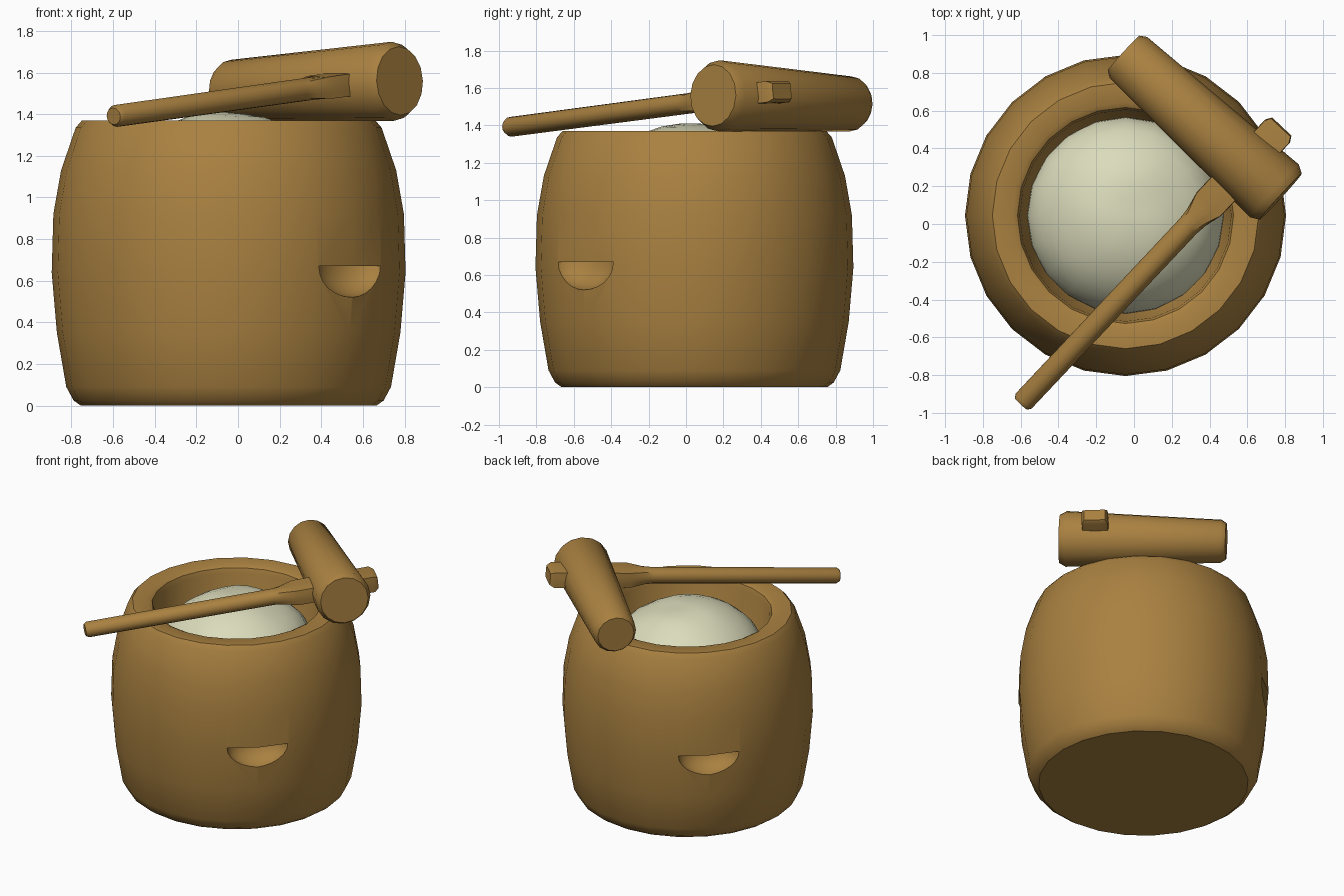
import bpy, bmesh
from math import sin, cos, tau, pi, radians
from mathutils import Vector, noise

cube = bpy.data.objects.get("Cube")
if cube:
    bpy.data.objects.remove(cube, do_unlink=True)


def material(name, color):
    mat = bpy.data.materials.new(name)
    mat.use_nodes = True
    mat.diffuse_color = (*color, 1)
    bsdf = mat.node_tree.nodes["Principled BSDF"]
    bsdf.inputs["Base Color"].default_value = (*color, 1)
    bsdf.inputs["Roughness"].default_value = 0.8
    return mat


wood = material("warm_wood", (0.40, 0.22, 0.052))
dough_white = material("creamy_white", (0.71, 0.71, 0.50))


def loft(name, start, end, rings, sides, mat):
    """Skin rings of (distance, half width, half height, squareness) along an axis."""
    start = Vector(start)
    axis = (Vector(end) - start).normalized()
    side = Vector((0, 0, 1)).cross(axis)
    side = side.normalized() if side.length > 0.01 else Vector((1, 0, 0))
    up = axis.cross(side)
    bm = bmesh.new()
    loops = []
    for dist, width, height, square in rings:
        loop = []
        for i in range(sides):
            c, s = cos(tau * i / sides), sin(tau * i / sides)
            k = 1 + square * (1 / max(abs(c), abs(s)) - 1)
            loop.append(bm.verts.new(start + axis * dist + side * c * k * width + up * s * k * height))
        loops.append(loop)
    for a, b in zip(loops, loops[1:]):
        for i in range(sides):
            j = (i + 1) % sides
            bm.faces.new((a[i], a[j], b[j], b[i]))
    bm.faces.new(loops[0])
    bm.faces.new(loops[-1])
    bmesh.ops.recalc_face_normals(bm, faces=bm.faces)
    mesh = bpy.data.meshes.new(name)
    bm.to_mesh(mesh)
    bm.free()
    mesh.materials.append(mat)
    obj = bpy.data.objects.new(name, mesh)
    bpy.context.collection.objects.link(obj)
    return obj


def activate(obj):
    bpy.ops.object.select_all(action='DESELECT')
    obj.select_set(True)
    bpy.context.view_layer.objects.active = obj


def smooth(obj, angle=35):
    activate(obj)
    bpy.ops.object.shade_smooth_by_angle(angle=radians(angle))


def round_rings(profile):
    return [(z, r, r, 0) for r, z in profile]


# Mortar tub: bulging wall, rounded rim and a hollow
CX, CY = -0.045, 0.045
tub_profile = [
    (0.69, 0), (0.71, 0), (0.745, 0.025), (0.78, 0.09), (0.825, 0.35), (0.85, 0.64),
    (0.842, 0.92), (0.805, 1.13), (0.735, 1.335), (0.705, 1.37), (0.60, 1.37),
    (0.572, 1.355), (0.56, 1.32), (0.54, 1.12), (0.48, 0.98)]
tub = loft("mortar_tub", (CX, CY, 0), (CX, CY, 1), round_rings(tub_profile), 24, wood)

# Hand holds: two opposite pockets with a flat top
for sign in (1, -1):
    out = Vector((sign, -sign, 0)).normalized()
    pos = Vector((CX, CY, 0.67)) + out * 0.85
    dome = [(0.15 * sin(pi / 2 * i / 6), cos(pi / 2 * i / 6)) for i in range(6)] + [(0.15, 0.05)]
    rings = [(d, 0.215 * r, 0.15 * r, 0) for d, r in dome]
    cutter = loft("hand_hold_cutter", (0, 0, 0), (0, 0, -1), rings, 20, wood)
    cutter.location = pos
    cutter.rotation_euler.z = radians(45)
    cutter.hide_render = True
    bpy.context.view_layer.update()
    activate(tub)
    cut = tub.modifiers.new("hand_hold", 'BOOLEAN')
    cut.operation = 'DIFFERENCE'
    cut.solver = 'EXACT'
    cut.object = cutter
    bpy.ops.object.modifier_apply(modifier=cut.name)
    bpy.data.objects.remove(cutter, do_unlink=True)
smooth(tub)

# Pounded dough: a slightly lumpy dome
angles = [pi / 2 * i / 9 for i in range(9)]
dome = [(0.525 * cos(a), 0.38 * sin(a)) for a in angles] + [(0.02, 0.38)]
dough = loft("dough", (CX, CY, 1.03), (CX, CY, 2), round_rings(dome), 20, dough_white)
for v in dough.data.vertices:
    if v.co.z > 1.15:
        v.co.z += 0.022 * noise.noise(v.co * 4)
smooth(dough, 60)

# Mallet head: a tapered log lying on the rim
head_small, head_big = Vector((-0.055, 0.905, 1.513)), Vector((0.777, 0.145, 1.56))
length = (head_big - head_small).length
head_profile = [(0.11, 0), (0.125, 0), (0.147, 0.035), (0.19, length - 0.045),
                (0.165, length), (0.15, length)]
smooth(loft("mallet_head", head_small, head_big, round_rings(head_profile), 16, wood))

# Mallet handle: round shaft flaring to a flat tenon through the head
tip, tenon = Vector((-0.598, -0.952, 1.39)), Vector((0.78, 0.513, 1.583))
length = (tenon - tip).length
handle_rings = [
    (0, 0.045, 0.04, 0), (0.02, 0.058, 0.053, 0), (1.3, 0.06, 0.055, 0),
    (1.36, 0.066, 0.055, 0.3), (1.46, 0.09, 0.055, 0.9), (length - 0.03, 0.09, 0.058, 0.9),
    (length, 0.072, 0.042, 0.9)]
smooth(loft("mallet_handle", tip, tenon, handle_rings, 16, wood))
